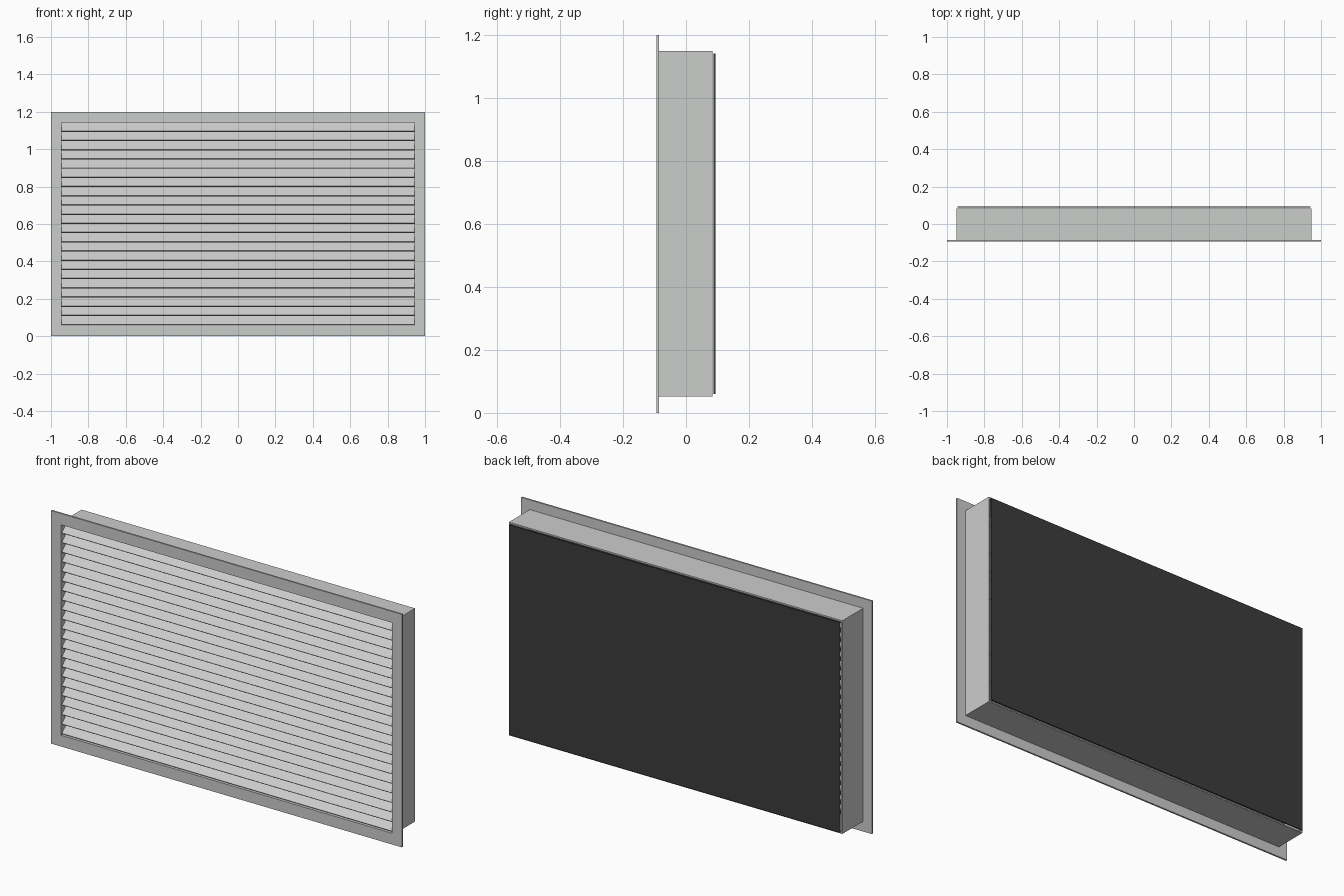
import bpy

if "Cube" in bpy.data.objects:
    bpy.data.objects.remove(bpy.data.objects["Cube"])


def material(name, rgb):
    m = bpy.data.materials.new(name)
    m.diffuse_color = (*rgb, 1)
    m.use_nodes = True
    m.node_tree.nodes["Principled BSDF"].inputs["Base Color"].default_value = m.diffuse_color
    return m


GREY = material("satin_grey", (0.60, 0.61, 0.60))
DARK = material("dark_mesh", (0.045, 0.045, 0.045))


def make(name, verts, faces, mat):
    me = bpy.data.meshes.new(name)
    me.from_pydata(verts, [], faces)
    me.materials.append(mat)
    ob = bpy.data.objects.new(name, me)
    bpy.context.collection.objects.link(ob)
    return ob


def rect(x, z0, z1, y):
    return [(-x, y, z0), (x, y, z0), (x, y, z1), (-x, y, z1)]


def ring(name, outer, inner, y0, y1, mat):
    """Rectangular tube; outer and inner are (half width, bottom, top)."""
    verts = rect(*outer, y0) + rect(*inner, y0) + rect(*outer, y1) + rect(*inner, y1)
    faces = []
    for i in range(4):
        j = (i + 1) % 4
        faces += [(i, j, 4 + j, 4 + i), (8 + j, 8 + i, 12 + i, 12 + j),
                  (j, i, 8 + i, 8 + j), (4 + i, 4 + j, 12 + j, 12 + i)]
    return make(name, verts, faces, mat)


def extrude_x(name, profile, half, mat):
    """Closed (y, z) profile, clockwise seen from +x, swept along x."""
    n = len(profile)
    verts = [(-half, y, z) for y, z in profile] + [(half, y, z) for y, z in profile]
    faces = [tuple(range(n)), tuple(reversed(range(n, 2 * n)))]
    faces += [((i + 1) % n, i, n + i, n + (i + 1) % n) for i in range(n)]
    return make(name, verts, faces, mat)


OPENING = (0.943, 0.058, 1.142)

# Front flange and the duct sleeve behind it
ring("front_flange", (1.0, 0.0, 1.2), OPENING, -0.094, -0.085, GREY)
ring("duct_sleeve", (0.95, 0.052, 1.15), OPENING, -0.085, 0.084, GREY)

# Louver blades, sloping down towards the front
COUNT, PITCH, T = 22, 0.0492, 0.005
for i in range(COUNT):
    z = 0.059 + i * PITCH
    y = -0.086
    run = 0.0445
    extrude_x(f"louver_blade_{i + 1}",
              [(y, z + T), (y + run, z + T + run),
               (y + run + T, z + run), (y + T, z)], 0.943, GREY)

# Dark screen covering the back
extrude_x("back_screen",
          [(0.088, 0.06), (0.088, 1.142), (0.094, 1.142), (0.094, 0.06)], 0.943, DARK)
